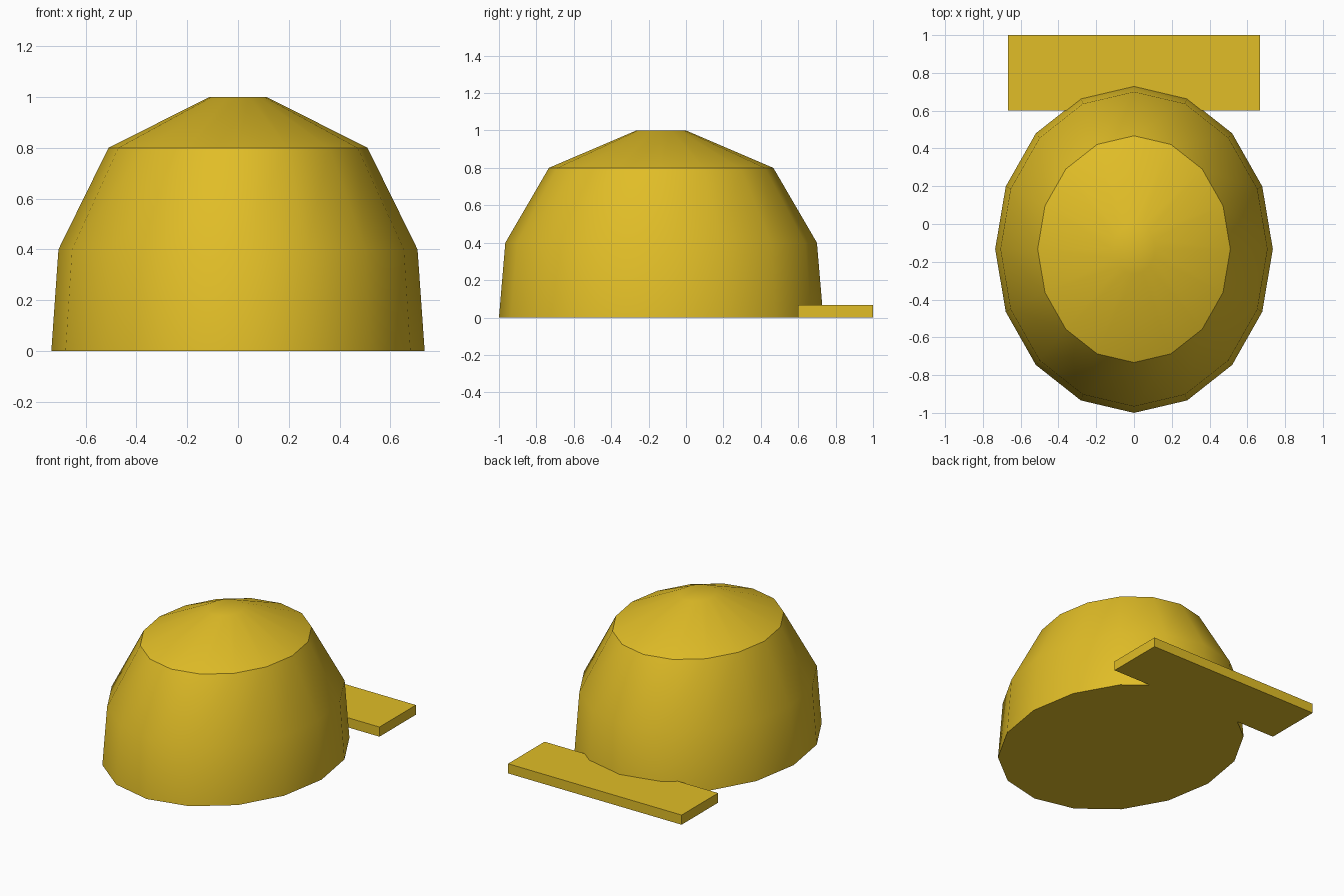
import bpy
import bmesh
from math import cos, sin, radians, tau

cube = bpy.data.objects.get("Cube")
if cube:
    bpy.data.objects.remove(cube, do_unlink=True)

yellow = bpy.data.materials.new("golden_yellow")
yellow.use_nodes = True
colour = (0.75, 0.51, 0.02, 1)
yellow.diffuse_color = colour
yellow.node_tree.nodes["Principled BSDF"].inputs["Base Color"].default_value = colour


def add_object(name, bm):
    bmesh.ops.recalc_face_normals(bm, faces=bm.faces)
    mesh = bpy.data.meshes.new(name)
    bm.to_mesh(mesh)
    bm.free()
    mesh.materials.append(yellow)
    obj = bpy.data.objects.new(name, mesh)
    bpy.context.collection.objects.link(obj)
    return obj


# Crown: stacked oval rings, closed at both ends
SIDES = 16
CENTRE_Y = -0.133
profile = [(0.735, 0.867, 0), (0.707, 0.833, 0.4), (0.51, 0.6, 0.8), (0.113, 0.133, 1)]
bm = bmesh.new()
rings = []
for rx, ry, z in profile:
    angles = [tau * i / SIDES for i in range(SIDES)]
    rings.append([bm.verts.new((rx * cos(a), CENTRE_Y + ry * sin(a), z)) for a in angles])
for low, high in zip(rings, rings[1:]):
    for i in range(SIDES):
        j = (i + 1) % SIDES
        bm.faces.new((low[i], low[j], high[j], high[i]))
bm.faces.new(rings[0])
bm.faces.new(rings[-1])
crown = add_object("cap_crown", bm)

bpy.ops.object.select_all(action="DESELECT")
crown.select_set(True)
bpy.context.view_layer.objects.active = crown
bpy.ops.object.shade_smooth_by_angle(angle=radians(32))

# Brim: flat slab at the back
bm = bmesh.new()
bmesh.ops.create_cube(bm, size=1)
bmesh.ops.scale(bm, vec=(1.333, 0.4, 0.067), verts=bm.verts)
bmesh.ops.translate(bm, vec=(0, 0.8, 0.0335), verts=bm.verts)
add_object("cap_brim", bm)
